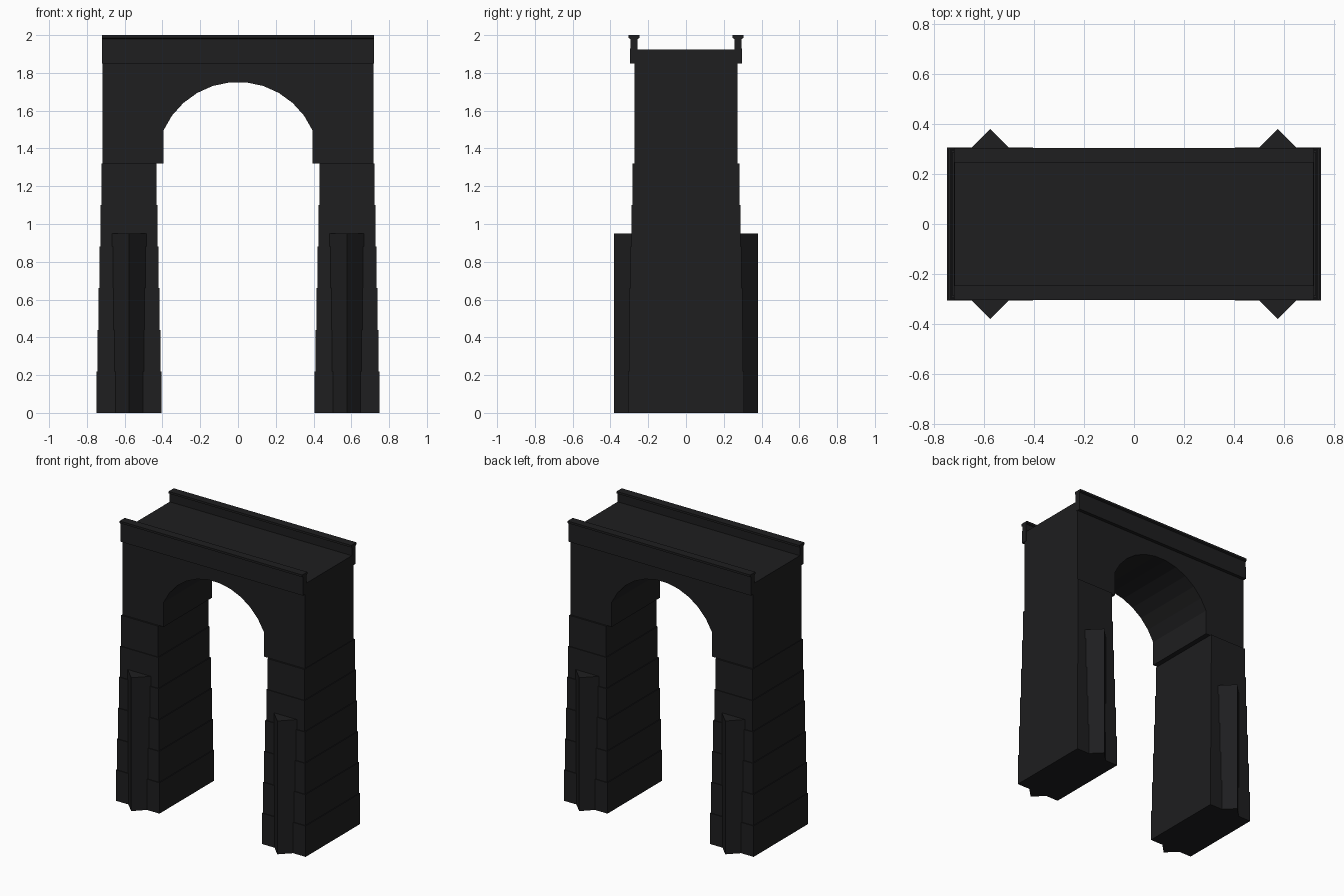
import bpy, bmesh, math

if "Cube" in bpy.data.objects:
    bpy.data.objects.remove(bpy.data.objects["Cube"])

# Near-black stone
stone = bpy.data.materials.new("dark_stone")
stone.diffuse_color = (0.013, 0.013, 0.014, 1)
stone.use_nodes = True
stone.node_tree.nodes["Principled BSDF"].inputs["Base Color"].default_value = stone.diffuse_color


def prism(name, pts, direction, length):
    """Extrude a closed polygon of 3D points along direction."""
    bm = bmesh.new()
    face = bm.faces.new([bm.verts.new(p) for p in pts])
    ext = bmesh.ops.extrude_face_region(bm, geom=[face])
    verts = [g for g in ext["geom"] if isinstance(g, bmesh.types.BMVert)]
    bmesh.ops.translate(bm, verts=verts, vec=[c * length for c in direction])
    bmesh.ops.recalc_face_normals(bm, faces=bm.faces)
    mesh = bpy.data.meshes.new(name)
    bm.to_mesh(mesh)
    bm.free()
    mesh.materials.append(stone)
    ob = bpy.data.objects.new(name, mesh)
    bpy.context.collection.objects.link(ob)
    return ob


def box(name, x0, x1, y0, y1, z0, z1):
    pts = [(x0, y0, z0), (x1, y0, z0), (x1, y1, z0), (x0, y1, z0)]
    return prism(name, pts, (0, 0, 1), z1 - z0)


PIER_X, COURSE_H, SPRING = 0.576, 0.22, 1.32

for sx, side in ((-1, "left"), (1, "right")):
    # Stepped masonry courses of the pier
    for i in range(6):
        hw = 0.172 - 0.0053 * i
        hd = 0.307 - 0.0045 * i
        box(f"pier_course_{side}_{i + 1}", sx * PIER_X - hw, sx * PIER_X + hw,
            -hd, hd, i * COURSE_H, (i + 1) * COURSE_H)
    # Pointed cutwaters on the front and back of each pier
    for sy, end in ((-1, "front"), (1, "back")):
        pts = [(sx * PIER_X - 0.11, sy * 0.27, 0),
               (sx * PIER_X + 0.11, sy * 0.27, 0),
               (sx * PIER_X, sy * 0.38, 0)]
        prism(f"cutwater_{side}_{end}", pts, (0, 0, 1), 0.95)

# Arched span: segmental opening in a flat-topped body
R, DECK, HALF_X, HALF_Y = 0.432, 1.923, 0.718, 0.273
inner = R * math.sin(math.radians(66))
profile = [(-HALF_X, SPRING), (-inner, SPRING)]
for a in range(-66, 67, 12):
    t = math.radians(a)
    profile.append((R * math.sin(t), SPRING + R * math.cos(t)))
profile += [(inner, SPRING), (HALF_X, SPRING), (HALF_X, DECK), (-HALF_X, DECK)]
prism("arch_span", [(x, -HALF_Y, z) for x, z in profile], (0, 1, 0), 2 * HALF_Y)

# Parapets with flared coping along both edges of the deck
for sy, end in ((-1, "front"), (1, "back")):
    section = [(0.256, 1.85), (0.297, 1.85), (0.294, 1.98), (0.305, 1.985),
               (0.305, 2.0), (0.247, 2.0), (0.247, 1.985), (0.256, 1.98)]
    prism(f"parapet_{end}", [(-0.72, sy * y, z) for y, z in section], (1, 0, 0), 1.44)
